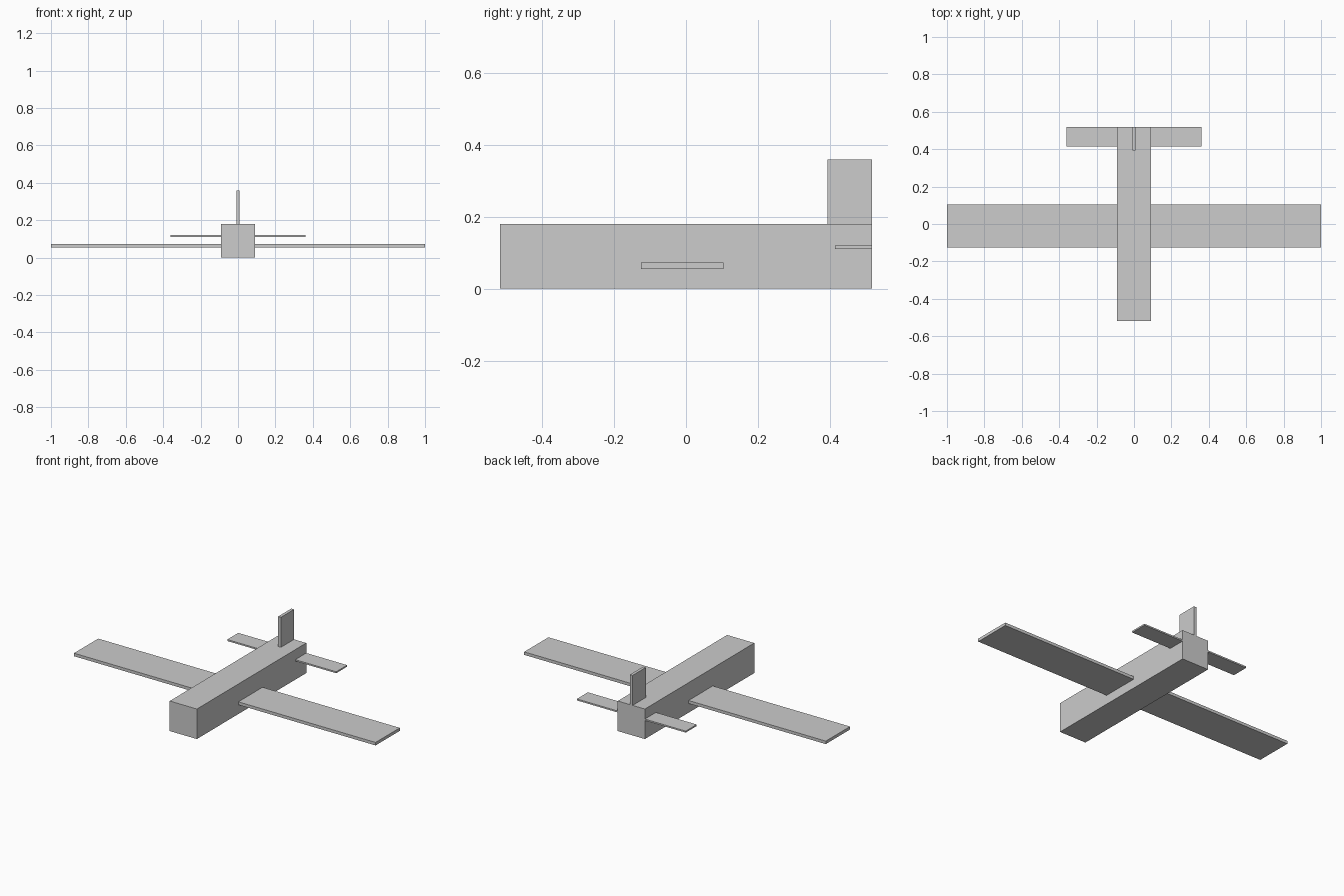
import bpy

if "Cube" in bpy.data.objects:
    bpy.data.objects.remove(bpy.data.objects["Cube"])

# Single plain grey for the whole aircraft
grey = bpy.data.materials.new("light_grey")
grey.diffuse_color = (0.604, 0.604, 0.604, 1.0)
grey.use_nodes = True
grey.node_tree.nodes["Principled BSDF"].inputs["Base Color"].default_value = grey.diffuse_color


def box(name, x, y, z):
    """Box spanning the given (min, max) ranges."""
    spans = (x, y, z)
    bpy.ops.mesh.primitive_cube_add(size=1, location=[(a + b) / 2 for a, b in spans])
    obj = bpy.context.object
    obj.name = name
    obj.scale = [b - a for a, b in spans]
    bpy.ops.object.transform_apply(location=False, rotation=False, scale=True)
    obj.data.materials.append(grey)
    return obj


# Body
box("fuselage", (-0.09, 0.09), (-0.518, 0.518), (0.0, 0.18))
# Main wing, one slab passing through the body
box("wing", (-1.0, 1.0), (-0.125, 0.104), (0.055, 0.073))
# Tail surfaces
box("tailplane", (-0.361, 0.361), (0.414, 0.518), (0.111, 0.12))
box("tail_fin", (-0.009, 0.009), (0.394, 0.518), (0.18, 0.36))
